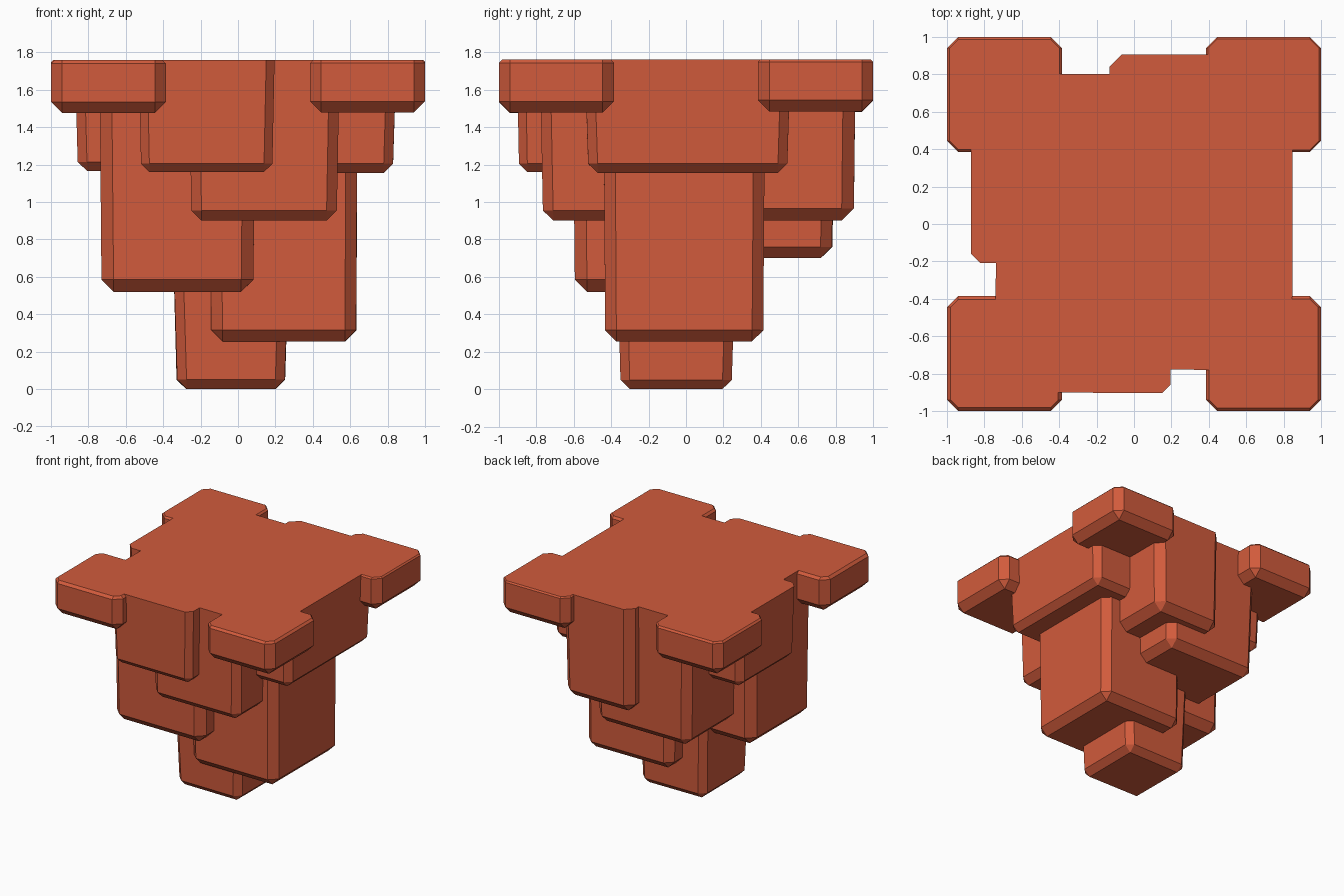
import bpy, bmesh, random
from mathutils import Vector

if "Cube" in bpy.data.objects:
    bpy.data.objects.remove(bpy.data.objects["Cube"])

random.seed(4)
TOP = 1.76

clay = bpy.data.materials.new("terracotta red")
clay.diffuse_color = (0.64, 0.105, 0.045, 1)
clay.use_nodes = True
clay.node_tree.nodes["Principled BSDF"].inputs["Base Color"].default_value = clay.diffuse_color


def block(name, x0, x1, y0, y1, z0, z1, taper=0.03, bevel=0.055, jitter=0.008):
    """Chamfered boulder, slightly narrower at its foot."""
    bm = bmesh.new()
    bmesh.ops.create_cube(bm, size=1)
    cx, cy = (x0 + x1) / 2, (y0 + y1) / 2
    for v in bm.verts:
        low = v.co.z < 0
        t = taper if low else 0
        sx, sy = (1 if v.co.x > 0 else -1), (1 if v.co.y > 0 else -1)
        v.co = Vector((cx + sx * ((x1 - x0) / 2 - t), cy + sy * ((y1 - y0) / 2 - t),
                       z0 if low else z1))
        v.co.x -= sx * random.uniform(0, jitter)
        v.co.y -= sy * random.uniform(0, jitter)
    bmesh.ops.bevel(bm, geom=bm.edges[:], offset=bevel, segments=1,
                    affect='EDGES', profile=0.5)
    bmesh.ops.recalc_face_normals(bm, faces=bm.faces[:])
    me = bpy.data.meshes.new(name)
    bm.to_mesh(me)
    bm.free()
    ob = bpy.data.objects.new(name, me)
    bpy.context.collection.objects.link(ob)
    me.materials.append(clay)
    return ob


# Core that carries every other boulder
rock = block("floating_rock", -0.5, 0.5, -0.5, 0.5, 1.2, 1.97, 0, 0.03)

# Hanging boulders; heights differ so that no tops coincide before trimming
parts = [
    block("foot", -0.36, 0.285, -0.38, 0.275, 0.0, 1.0, 0.03, 0.05),
    block("right_low", -0.16, 0.645, -0.445, 0.425, 0.255, 1.90, 0.01, 0.06),
    block("left_low", -0.745, 0.10, -0.61, 0.20, 0.52, 1.91, 0.015, 0.065),
    block("back_low", -0.59, 0.31, 0.10, 0.81, 0.70, 1.92, 0.025, 0.06),
    block("front_mid", -0.27, 0.55, -0.785, 0.05, 0.90, 1.93, 0.02, 0.055),
    block("back_mid", -0.14, 0.51, 0.05, 0.912, 0.90, 1.94, 0.015, 0.065),
    block("front_high", -0.535, 0.20, -0.91, -0.10, 1.16, 1.95, 0.015, 0.045),
    block("right_high", 0.10, 0.86, -0.55, 0.57, 1.155, 1.96, 0.025, 0.05),
    block("left_high", -0.88, -0.10, -0.22, 0.54, 1.165, 1.98, 0.02, 0.05),
]

# Four corner slabs of the flat top
for i, (sx, sy) in enumerate([(-1, -1), (1, -1), (-1, 1), (1, 1)]):
    xs, ys = sorted((sx * 0.385, sx)), sorted((sy * 0.385, sy))
    parts.append(block("corner_slab", *xs, *ys, 1.475 + 0.003 * i,
                       1.80 + 0.003 * i, 0, 0.06, 0))

# Fuse everything into one shell
for p in parts:
    mod = rock.modifiers.new("fuse", 'BOOLEAN')
    mod.operation, mod.solver, mod.object = 'UNION', 'EXACT', p
mesh = bpy.data.meshes.new_from_object(
    rock.evaluated_get(bpy.context.evaluated_depsgraph_get()))
rock.modifiers.clear()
rock.data = mesh
for p in parts:
    bpy.data.objects.remove(p, do_unlink=True)

# Trim the top flat
bm = bmesh.new()
bm.from_mesh(mesh)
cut = bmesh.ops.bisect_plane(bm, geom=bm.verts[:] + bm.edges[:] + bm.faces[:],
                             plane_co=(0, 0, TOP), plane_no=(0, 0, 1), clear_outer=True)
rim = [e for e in cut["geom_cut"] if isinstance(e, bmesh.types.BMEdge)]
bmesh.ops.contextual_create(bm, geom=rim)
bmesh.ops.recalc_face_normals(bm, faces=bm.faces[:])
for f in bm.faces:
    f.smooth = False
    f.material_index = 0
bm.to_mesh(mesh)
bm.free()
mesh.materials.clear()
mesh.materials.append(clay)
